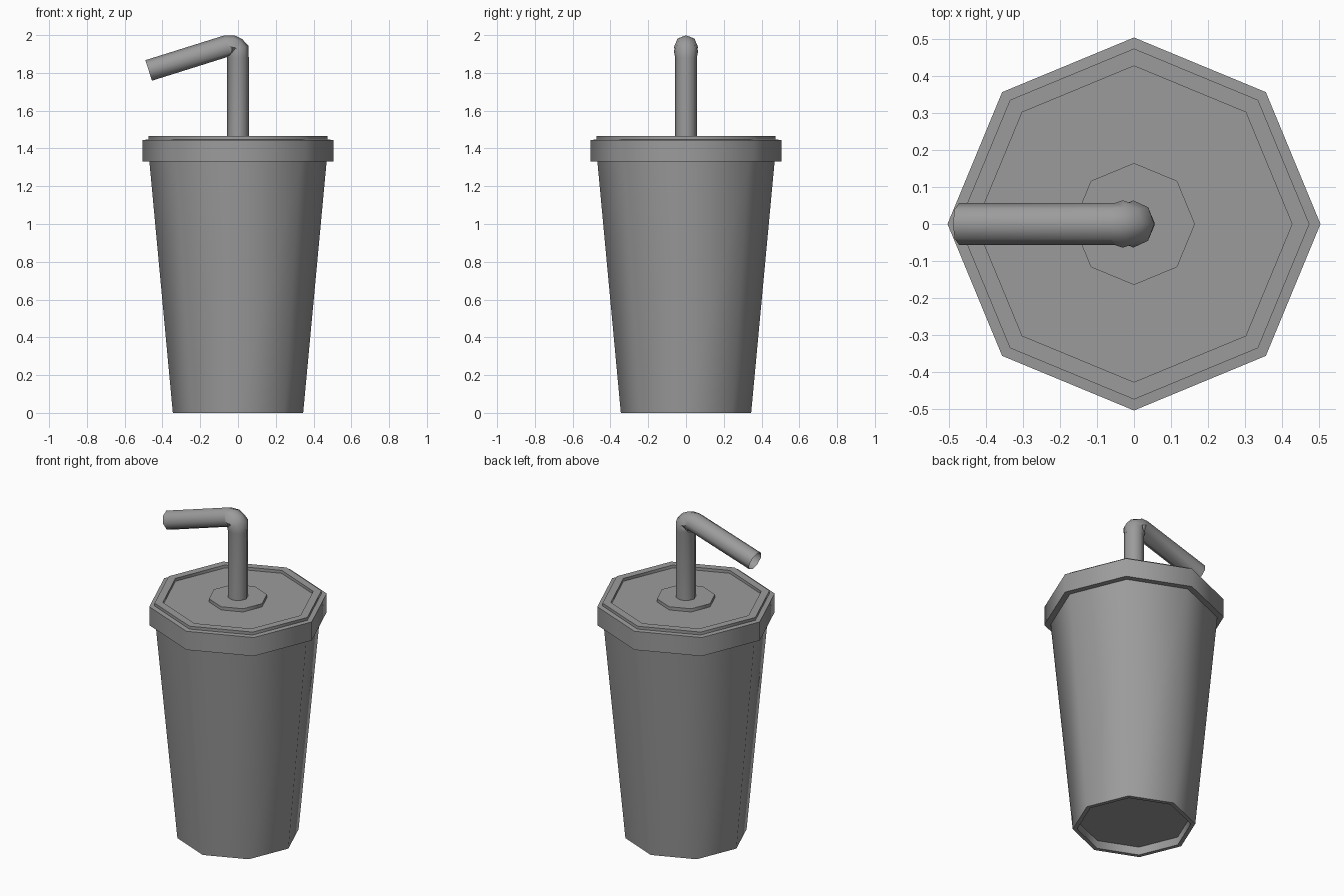
import bpy, bmesh, math
from mathutils import Vector

cube = bpy.data.objects.get("Cube")
if cube:
    bpy.data.objects.remove(cube, do_unlink=True)

SIDES = 8
GREY = (0.33, 0.33, 0.33, 1)

grey = bpy.data.materials.new("plain_grey")
grey.use_nodes = True
grey.diffuse_color = GREY
grey.node_tree.nodes["Principled BSDF"].inputs["Base Color"].default_value = GREY


def tube(name, rings, cap_start=False, cap_end=False):
    """Skin octagonal rings given as (x, z, tilt in degrees, radius)."""
    bm = bmesh.new()
    loops = []
    for x, z, tilt, radius in rings:
        t = math.radians(tilt)
        across = Vector((math.cos(t), 0, math.sin(t)))
        depth = Vector((0, 1, 0))
        loop = []
        for i in range(SIDES):
            a = math.tau * i / SIDES
            offset = across * math.cos(a) + depth * math.sin(a)
            loop.append(bm.verts.new(Vector((x, 0, z)) + radius * offset))
        loops.append(loop)
    for low, high in zip(loops, loops[1:]):
        for i in range(SIDES):
            j = (i + 1) % SIDES
            bm.faces.new((low[i], low[j], high[j], high[i]))
    if cap_start:
        bm.faces.new(loops[0][::-1])
    if cap_end:
        bm.faces.new(loops[-1])
    mesh = bpy.data.meshes.new(name)
    bm.to_mesh(mesh)
    bm.free()
    mesh.materials.append(grey)
    obj = bpy.data.objects.new(name, mesh)
    bpy.context.collection.objects.link(obj)
    bpy.ops.object.select_all(action='DESELECT')
    obj.select_set(True)
    bpy.context.view_layer.objects.active = obj
    bpy.ops.object.shade_smooth_by_angle(angle=math.radians(50))
    return obj


def turned(name, profile, **caps):
    """Upright part from a (radius, height) profile."""
    return tube(name, [(0, z, 0, r) for r, z in profile], **caps)


# Tapered cup with a recessed base
turned("cup", [(0.32, 0.05), (0.32, 0), (0.345, 0), (0.47, 1.34)], cap_start=True)

# Lid with a stepped rim and sunken top
turned("lid", [(0.46, 1.33), (0.505, 1.33), (0.505, 1.445), (0.475, 1.447),
               (0.475, 1.465), (0.428, 1.465), (0.428, 1.447)], cap_end=True)

# Raised collar around the straw
turned("straw_collar", [(0.165, 1.44), (0.165, 1.467)], cap_end=True)

# Straw with a pleated bend and an open, drooping tip
tube("straw", [(0, 1.45, 0, 0.057), (0, 1.88, 0, 0.057),
               (-0.002, 1.915, 27, 0.064), (-0.012, 1.932, 54, 0.058),
               (-0.03, 1.936, 81, 0.064), (-0.052, 1.945, 108, 0.057),
               (-0.473, 1.813, 108, 0.057)])
